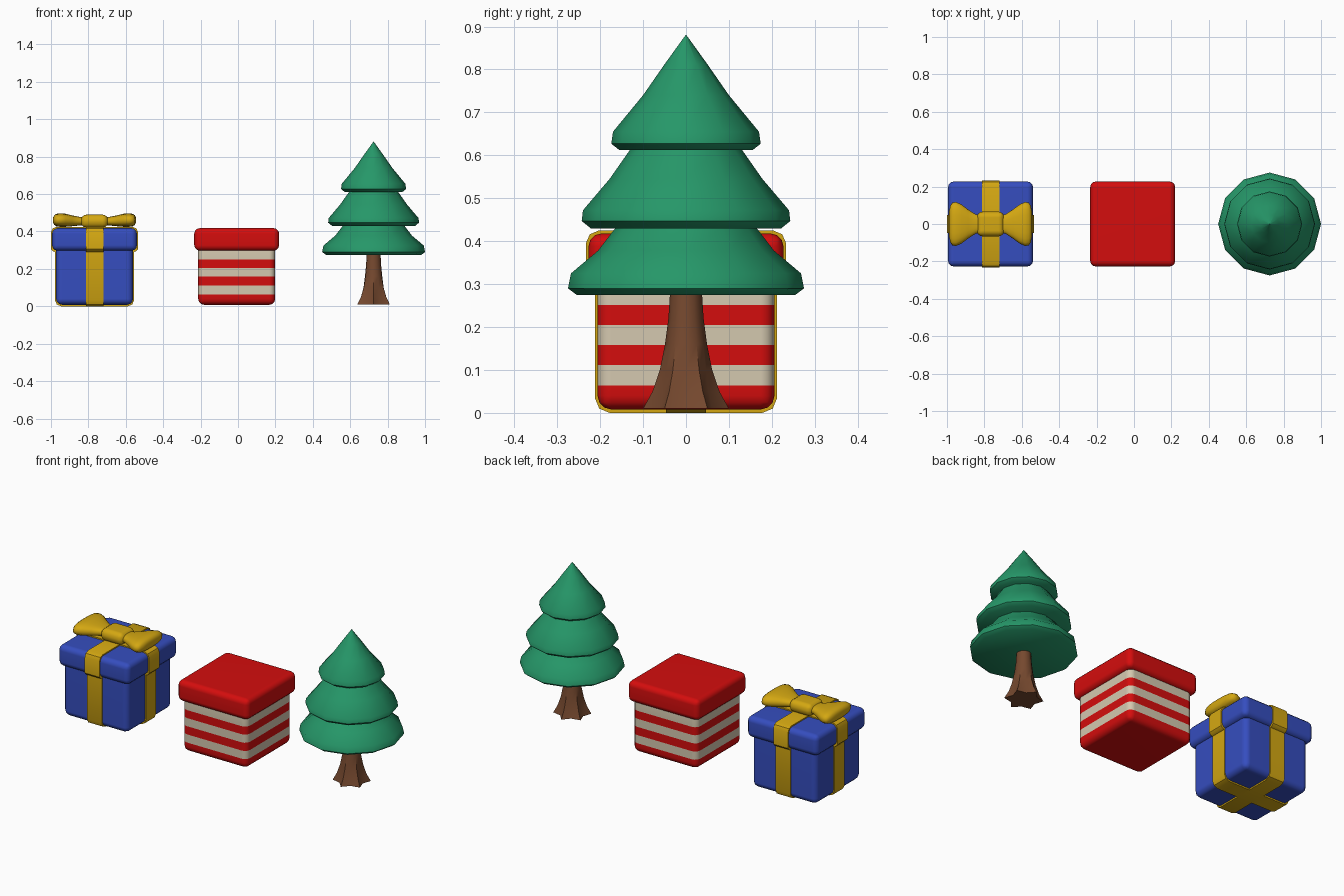
import bpy, bmesh, math
from mathutils import Vector, Matrix

if "Cube" in bpy.data.objects:
    bpy.data.objects.remove(bpy.data.objects["Cube"])


def material(name, rgb):
    m = bpy.data.materials.new(name)
    m.diffuse_color = (*rgb, 1)
    m.use_nodes = True
    m.node_tree.nodes["Principled BSDF"].inputs["Base Color"].default_value = m.diffuse_color
    return m


BLUE = material("blue paper", (0.036, 0.075, 0.52))
RED = material("red paper", (0.66, 0.004, 0.004))
CREAM = material("cream stripe", (0.66, 0.58, 0.43))
GOLD = material("gold ribbon", (0.66, 0.39, 0.006))
GREEN = material("pine green", (0.019, 0.31, 0.14))
BROWN = material("bark brown", (0.18, 0.066, 0.028))


def finish(bm, name, mats, angle=38, weighted=False):
    bmesh.ops.recalc_face_normals(bm, faces=bm.faces)
    me = bpy.data.meshes.new(name)
    bm.to_mesh(me)
    bm.free()
    for m in mats:
        me.materials.append(m)
    ob = bpy.data.objects.new(name, me)
    bpy.context.collection.objects.link(ob)
    bpy.ops.object.select_all(action='DESELECT')
    ob.select_set(True)
    bpy.context.view_layer.objects.active = ob
    bpy.ops.object.shade_smooth_by_angle(angle=math.radians(angle))
    if weighted:
        ob.modifiers.new("flat panels", 'WEIGHTED_NORMAL').keep_sharp = True
    return ob


def rounded_box(name, x, half, z0, z1, radius, mats, half_y=None, cuts=(), segs=3):
    """Bevelled box; optional height cuts alternate between two materials."""
    bm = bmesh.new()
    bmesh.ops.create_cube(bm, size=1)
    for v in bm.verts:
        v.co = (x + v.co.x * 2 * half, v.co.y * 2 * (half_y or half),
                (z0 + z1) / 2 + v.co.z * (z1 - z0))
    bmesh.ops.bevel(bm, geom=bm.edges[:], offset=radius, segments=segs,
                    profile=0.5, affect='EDGES')
    for z in cuts:
        bmesh.ops.bisect_plane(bm, geom=bm.verts[:] + bm.edges[:] + bm.faces[:],
                               plane_co=(0, 0, z), plane_no=(0, 0, 1))
    for f in bm.faces:
        zc = f.calc_center_median().z
        f.material_index = sum(zc > z for z in cuts) % 2
    return finish(bm, name, mats, 50, True)


def loft(name, rings, mats, angle=38):
    """Skin rings of equal length and cap both ends."""
    bm = bmesh.new()
    loops = [[bm.verts.new(p) for p in r] for r in rings]
    n = len(loops[0])
    for a, b in zip(loops, loops[1:]):
        for i in range(n):
            j = (i + 1) % n
            bm.faces.new((a[i], a[j], b[j], b[i]))
    bm.faces.new(loops[0])
    bm.faces.new(loops[-1])
    bmesh.ops.remove_doubles(bm, verts=bm.verts[:], dist=1e-5)
    return finish(bm, name, mats, angle)


# Gift boxes with lids
BX, RX, TX = -0.767, -0.007, 0.725
rounded_box("blue_box", BX, 0.206, 0.008, 0.33, 0.032, [BLUE])
rounded_box("blue_lid", BX, 0.227, 0.297, 0.418, 0.03, [BLUE])
rounded_box("striped_box", RX, 0.206, 0.008, 0.33, 0.032, [RED, CREAM],
            cuts=(0.064, 0.111, 0.158, 0.205, 0.251))
rounded_box("red_lid", RX, 0.227, 0.297, 0.418, 0.03, [RED])

# Ribbon bands hugging the box and lid silhouette, one in each direction
half = [(0.178, 0.0), (0.202, 0.01), (0.212, 0.034), (0.212, 0.291),
        (0.222, 0.294), (0.233, 0.306), (0.233, 0.396), (0.224, 0.416), (0.203, 0.425)]
outline = half + [(-a, z) for a, z in reversed(half)]
for label, turn in (("front_to_back_ribbon", 90), ("side_to_side_ribbon", 0)):
    spin = Matrix.Translation((BX, 0, 0)) @ Matrix.Rotation(math.radians(turn), 4, 'Z')
    loft(label, [[spin @ Vector((a, w, z)) for a, z in outline]
                 for w in (-0.047, 0.047)], [GOLD], 40)

# Bow loops: offset from knot, half depth, centre height, half thickness
stations = [(0.04, 0.045, 0.455, 0.022), (0.08, 0.052, 0.455, 0.023),
            (0.12, 0.078, 0.457, 0.029), (0.155, 0.104, 0.460, 0.035),
            (0.185, 0.118, 0.461, 0.036), (0.205, 0.114, 0.461, 0.033),
            (0.215, 0.098, 0.461, 0.026), (0.221, 0.07, 0.461, 0.015)]
for label, s in (("left_bow_loop", -1), ("right_bow_loop", 1)):
    rings = []
    for dx, hy, zc, hz in stations:
        ring = []
        for i in range(20):
            t = math.tau * i / 20
            c, k = math.cos(t), math.sin(t)
            ring.append((BX + s * dx, hy * math.copysign(abs(c) ** 0.75, c),
                         zc + hz * math.copysign(abs(k) ** 0.75, k)))
        rings.append(ring)
    loft(label, rings, [GOLD], 70)
rounded_box("bow_knot", BX, 0.073, 0.42, 0.49, 0.031, [GOLD], half_y=0.066, segs=4)


# Tree foliage tiers, turned with twelve sides
def ring12(r, z):
    return [(TX + r * math.cos(math.tau * i / 12), r * math.sin(math.tau * i / 12), z)
            for i in range(12)]


tiers = {
    "lower_foliage": [(0.255, 0.275), (0.275, 0.29), (0.268, 0.325), (0.205, 0.378),
                      (0.165, 0.43), (0.12, 0.48)],
    "middle_foliage": [(0.222, 0.43), (0.243, 0.447), (0.24, 0.472), (0.178, 0.545),
                       (0.131, 0.612), (0.09, 0.66)],
    "top_foliage": [(0.155, 0.612), (0.174, 0.627), (0.17, 0.655), (0.1, 0.74),
                    (0.05, 0.812)],
}
for name, prof in tiers.items():
    rings = [ring12(r, z) for r, z in prof]
    if name == "top_foliage":
        rings.append(ring12(0.001, 0.88))
    loft(name, rings, [GREEN], 42)

# Trunk flaring into six root lobes
trunk = [(0.01, 0.1, 0.3), (0.05, 0.078, 0.22), (0.1, 0.061, 0.12),
         (0.16, 0.049, 0.06), (0.22, 0.041, 0.02), (0.3, 0.036, 0.0)]
rings = []
for z, r, notch in trunk:
    ring = []
    for i in range(12):
        t = math.tau * i / 12
        rr = r * (1 - notch * (i % 2 == 0))
        ring.append((TX + rr * math.cos(t), rr * math.sin(t), z))
    rings.append(ring)
loft("trunk", rings, [BROWN], 50)
